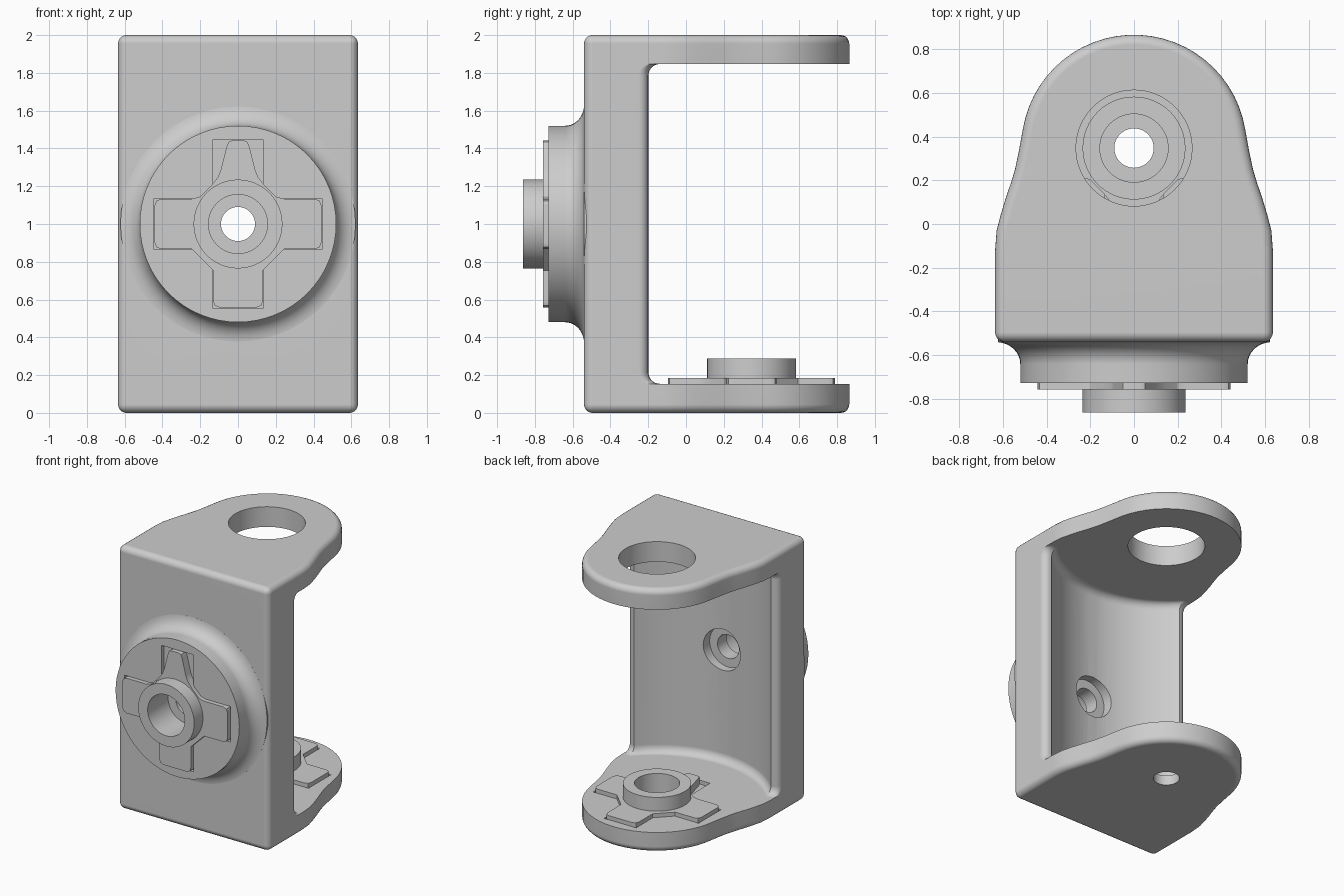
import bpy, bmesh
from math import sin, cos, pi, radians, asin
from mathutils import Matrix

cube = bpy.data.objects.get("Cube")
if cube:
    bpy.data.objects.remove(cube, do_unlink=True)

grey = bpy.data.materials.new("light_grey")
grey.use_nodes = True
grey.diffuse_color = (0.61, 0.61, 0.61, 1)
grey.node_tree.nodes["Principled BSDF"].inputs["Base Color"].default_value = (0.61, 0.61, 0.61, 1)


def make(name, bm, matrix=Matrix()):
    bmesh.ops.recalc_face_normals(bm, faces=bm.faces)
    bm.transform(matrix)
    mesh = bpy.data.meshes.new(name)
    bm.to_mesh(mesh)
    bm.free()
    mesh.materials.append(grey)
    ob = bpy.data.objects.new(name, mesh)
    bpy.context.collection.objects.link(ob)
    return ob


def loft(name, rings, matrix=Matrix()):
    """Closed solid through rings with equal point counts."""
    bm = bmesh.new()
    loops = [[bm.verts.new(p) for p in ring] for ring in rings]
    n = len(loops[0])
    for a, b in zip(loops, loops[1:]):
        for i in range(n):
            j = (i + 1) % n
            bm.faces.new((a[i], a[j], b[j], b[i]))
    bm.faces.new(loops[0])
    bm.faces.new(loops[-1])
    return make(name, bm, matrix)


def prism(name, outline, low, high, matrix=Matrix()):
    return loft(name, [[(x, y, z) for x, y in outline] for z in (low, high)], matrix)


def lathe(name, profile, matrix=Matrix(), steps=64):
    """Closed (radius, z) profile turned about z."""
    bm = bmesh.new()
    verts = [bm.verts.new((r, 0, z)) for r, z in profile]
    edges = [bm.edges.new((verts[i - 1], verts[i])) for i in range(len(verts))]
    bmesh.ops.spin(bm, geom=verts + edges, cent=(0, 0, 0), axis=(0, 0, 1),
                   angle=2 * pi, steps=steps, use_duplicate=False)
    bmesh.ops.remove_doubles(bm, verts=bm.verts, dist=0.0001)
    return make(name, bm, matrix)


def apply(ob, mod):
    with bpy.context.temp_override(object=ob, active_object=ob, selected_objects=[ob]):
        bpy.ops.object.modifier_apply(modifier=mod.name)


def combine(ob, tool, operation="DIFFERENCE", keep=False):
    mod = ob.modifiers.new("combine", "BOOLEAN")
    mod.operation, mod.solver, mod.object = operation, "EXACT", tool
    bpy.context.view_layer.update()
    apply(ob, mod)
    if not keep:
        bpy.data.objects.remove(tool, do_unlink=True)


def mirrored(half):
    return half + [(-x, y) for x, y in reversed(half)]


PIVOT = 0.347          # y of the arm axis
FLOOR, CEILING = 0.154, 1.847   # inner faces of the arms

# Yoke block: rounded nose and waisted sides, with softened outer edges
side = [(.635, -.54), (.635, -.12), (.628, -.03), (.61, .04), (.586, .12),
        (.562, .19), (.544, .25), (.527, .33)]
nose = [(.515 * cos(radians(a)), .35 + .515 * sin(radians(a))) for a in range(9, 88, 6)]
yoke = prism("yoke", mirrored(side + nose), 0, 2)
bevel = yoke.modifiers.new("soft_edges", "BEVEL")
bevel.width, bevel.segments = .045, 5
bevel.limit_method, bevel.angle_limit = "ANGLE", radians(50)
apply(yoke, bevel)

# Gap between the arms: hollow wall with rounded lips and filleted ends
lip = [(.585 + .05 * cos(i * pi / 12), -.25 + .05 * sin(i * pi / 12)) for i in range(7)]
edge = asin(.575 / .795)
hollow = [(.795 * sin(edge * (1 - i / 16)), .35 - .795 * cos(edge * (1 - i / 16)))
          for i in range(16)]
wall = mirrored([(1, -.25)] + lip + hollow)
fillet = .06
layers = []
for i in range(7):
    t = i * pi / 12
    layers.append((fillet * (1 - sin(t)), fillet * (1 - cos(t))))
levels = [(s, FLOOR + h) for s, h in layers] + [(s, CEILING - h) for s, h in reversed(layers)]
gap = loft("gap_cutter", [[(x, y + s, z) for x, y in wall] + [(-1, 1.5, z), (1, 1.5, z)]
                          for s, z in levels])
combine(yoke, gap)

# Round opening in the upper arm
combine(yoke, lathe("opening_cutter", [(0, 1.7), (.265, 1.7), (.265, 2.2), (0, 2.2)],
                    Matrix.Translation((0, PIVOT, 0))))

# Couplings sit on the front boss and on the lower arm
front = Matrix.Translation((0, -.727, 1)) @ Matrix.Rotation(pi / 2, 4, "X")
lower = Matrix.Translation((0, PIVOT, FLOOR)) @ Matrix.Rotation(pi, 4, "Z")

# Front boss flaring into the wall
flare = [(.63 - .11 * cos(radians(a)), -.087 - .1 * sin(radians(a)))
         for a in list(range(0, 81, 10)) + [86]]
boss = lathe("boss", [(0, 0), (.52, 0)] + flare + [(flare[-1][0], -.21), (0, -.21)], front)
combine(yoke, boss, "UNION")


def cross_outline():
    plain = [(-.133, .245), (-.133, .405), (-.123, .432), (-.098, .442)]
    taper = [(-.2, .145), (-.145, .2), (-.105, .25), (-.09, .29),
             (-.06, .41), (-.05, .435), (-.03, .442)]
    points = []
    for k in range(4):
        arm = mirrored(plain if k else taper)
        c, s = cos(k * pi / 2), sin(k * pi / 2)
        points += [(x * c + y * s, y * c - x * s) for x, y in arm]
    return points


def coupling(label, place, bore_profile):
    bore = lathe("bore_cutter", bore_profile, place)
    # Rectangular pockets around the four keys
    pocket = [(-.135, .1), (.135, .1), (.135, .444), (-.135, .444)]
    for k in range(4):
        turn = place @ Matrix.Rotation(k * pi / 2, 4, "Z")
        combine(yoke, prism("pocket_cutter", pocket, -.03, .06, turn))
    combine(yoke, bore, keep=True)
    # Four-armed key with one tapered arm
    key = prism(label + "_key", cross_outline(), -.045, .03, place)
    combine(key, bore)
    # Raised collar
    collar = lathe(label + "_collar", [(.156, -.04), (.235, -.04), (.235, .135), (.156, .135)], place)
    return [key, collar]


parts = [yoke]
parts += coupling("front", front, [(0, .3), (.156, .3), (.156, -.11), (.09, -.11),
                                   (.09, -.22), (.156, -.22), (.156, -.6), (0, -.6)])
parts += coupling("lower", lower, [(0, .3), (.156, .3), (.156, -.08), (.09, -.08),
                                   (.09, -.3), (0, -.3)])

# Smooth shading with crisp machined edges
for ob in parts:
    bpy.ops.object.select_all(action="DESELECT")
    ob.select_set(True)
    bpy.context.view_layer.objects.active = ob
    bpy.ops.object.shade_smooth_by_angle(angle=radians(30))
    normals = ob.modifiers.new("weighted_normals", "WEIGHTED_NORMAL")
    normals.keep_sharp = True
